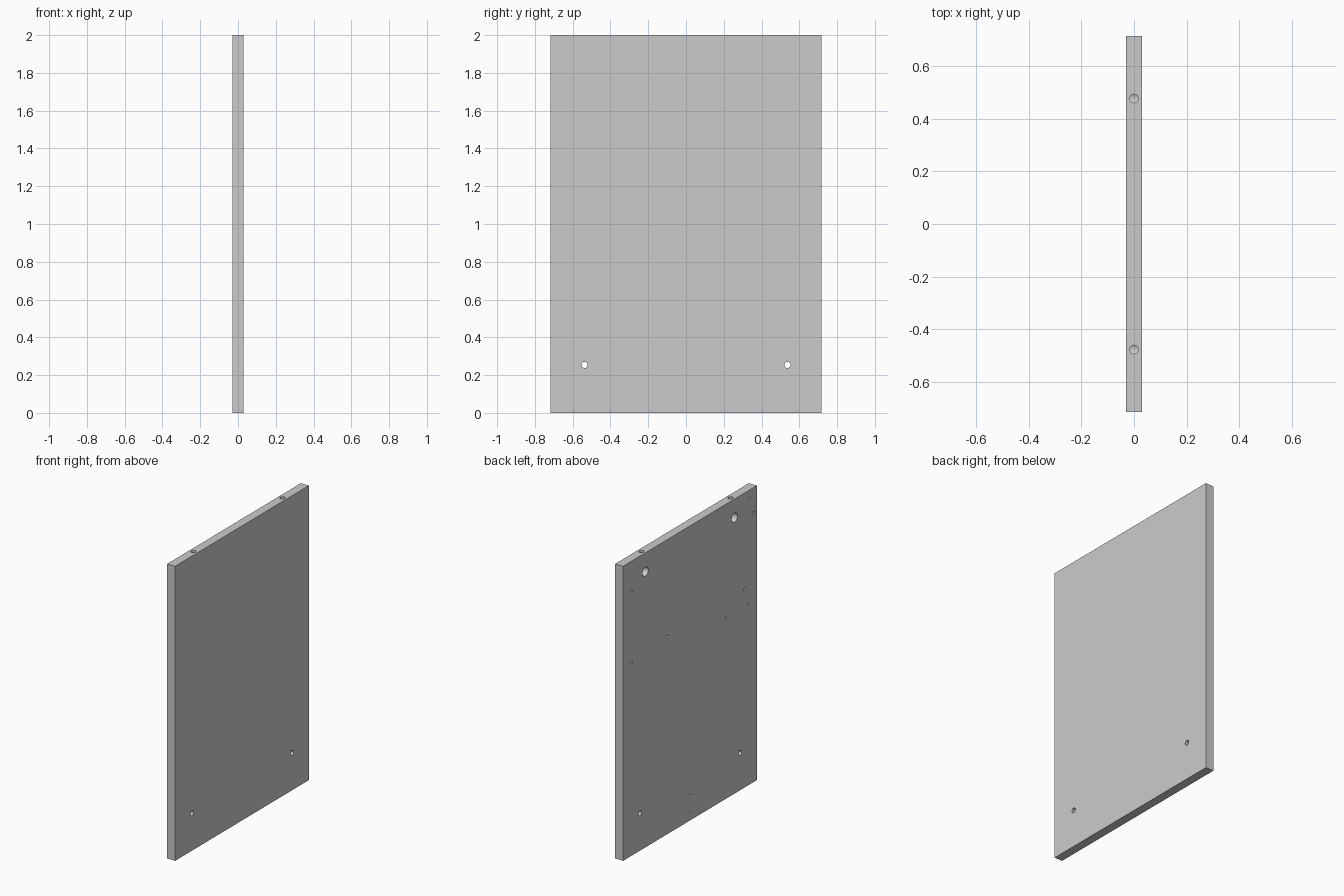
import bpy, bmesh
from math import pi, radians
from mathutils import Matrix, Vector

if "Cube" in bpy.data.objects:
    bpy.data.objects.remove(bpy.data.objects["Cube"])

THICK, WIDTH, HEIGHT = 0.06, 1.434, 2.0
BACK = -THICK / 2      # face carrying the blind fitting holes


def cutter(name, drills, axis):
    """One hidden object of drill cylinders: (start point, radius, depth, sides)."""
    bm = bmesh.new()
    turn = Matrix.Rotation(pi / 2, 4, 'Y') if axis == 'X' else Matrix()
    step = Vector((1, 0, 0)) if axis == 'X' else Vector((0, 0, -1))
    over = 0.02        # extra length outside the panel
    for start, radius, depth, sides in drills:
        centre = Vector(start) + step * (depth - over) / 2
        bmesh.ops.create_cone(bm, cap_ends=True, segments=sides, radius1=radius,
                              radius2=radius, depth=depth + over,
                              matrix=Matrix.Translation(centre) @ turn)
    mesh = bpy.data.meshes.new(name)
    bm.to_mesh(mesh)
    bm.free()
    obj = bpy.data.objects.new(name, mesh)
    bpy.context.collection.objects.link(obj)
    obj.hide_render = True
    return obj


# Side panel
bpy.ops.mesh.primitive_cube_add(size=1, location=(0, 0, HEIGHT / 2))
panel = bpy.context.object
panel.name = "side_panel"
panel.scale = (THICK, WIDTH, HEIGHT)
bpy.ops.object.transform_apply(location=True, scale=True)

face_drills, top_drills = [], []
for side in (-1, 1):
    # Through bolt holes near the foot
    face_drills.append(((BACK, side * 0.537, 0.254), 0.0165, THICK + 0.02, 24))
    # Wide cam lock pockets, met by bolt bores from the top edge
    face_drills.append(((BACK, side * 0.478, 1.873), 0.031, 0.048, 32))
    top_drills.append(((0, side * 0.478, HEIGHT), 0.0165, 0.127, 24))

# Small blind pilot holes (y, z)
pilots = [(-0.64, 1.943), (-0.683, 1.83), (0.626, 1.788), (0.626, 1.312),
          (-0.583, 1.348), (-0.626, 1.232), (-0.385, 1.224), (0.246, 1.344),
          (-0.005, 0.168), (-0.005, 0.05)]
for y, z in pilots:
    face_drills.append(((BACK, y, z), 0.0095, 0.04, 16))

# Drill the panel, then discard the cutters
cutters = [cutter("face_drills", face_drills, 'X'), cutter("top_drills", top_drills, 'Z')]
bpy.context.view_layer.objects.active = panel
for obj in cutters:
    mod = panel.modifiers.new(obj.name, 'BOOLEAN')
    mod.operation, mod.solver, mod.object = 'DIFFERENCE', 'EXACT', obj
    bpy.ops.object.modifier_apply(modifier=mod.name)
    bpy.data.objects.remove(obj)

# Smooth bores, crisp panel edges
panel.select_set(True)
bpy.ops.object.shade_smooth_by_angle(angle=radians(30))
